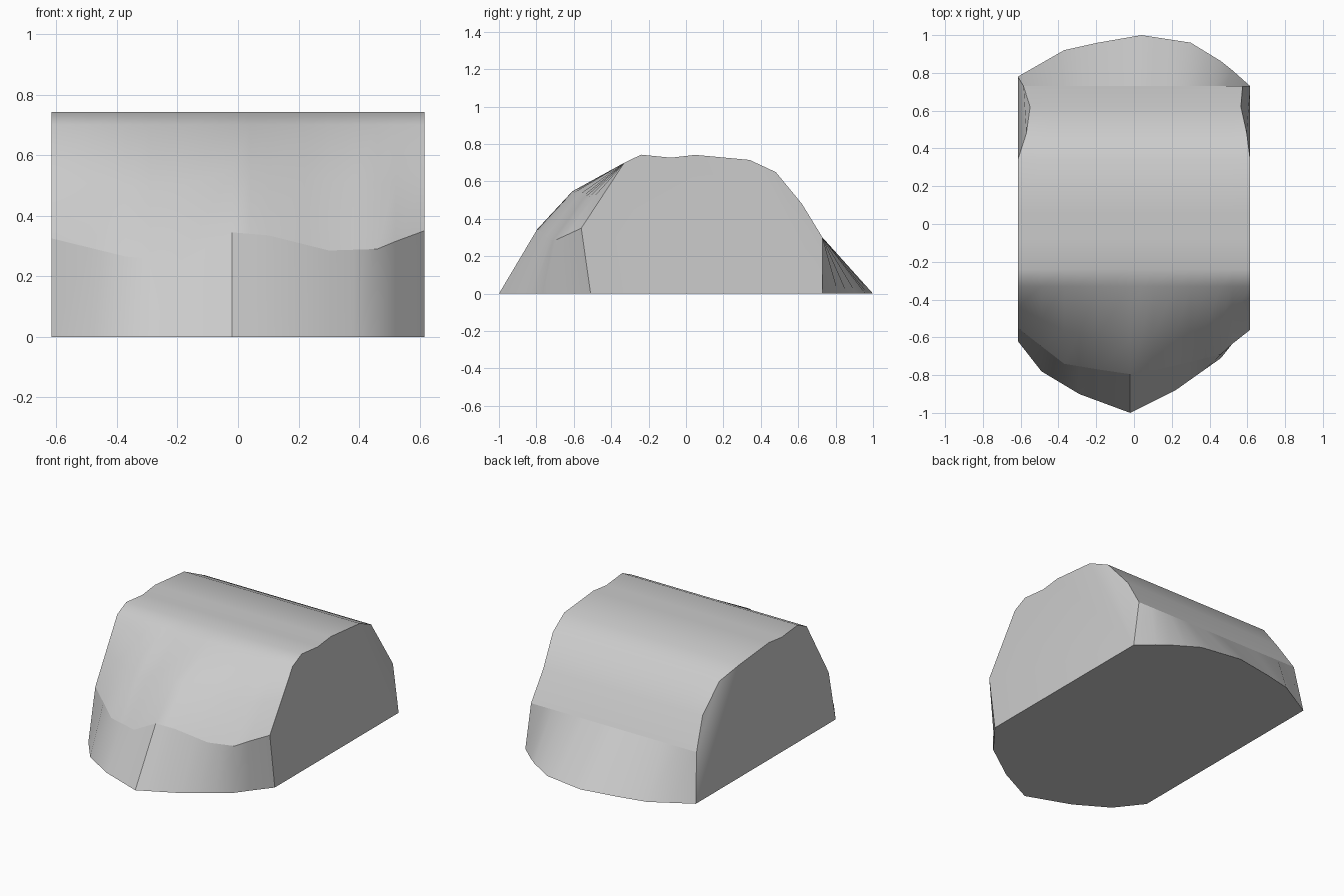
import bpy, bmesh, math

if "Cube" in bpy.data.objects:
    bpy.data.objects.remove(bpy.data.objects["Cube"])

# Interpolate a list of (x, value...) stations
def sample(stations, x):
    for a, b in zip(stations, stations[1:]):
        if x <= b[0] + 1e-6:
            t = (x - a[0]) / (b[0] - a[0])
            return [p + (q - p) * t for p, q in zip(a[1:], b[1:])]
    return list(stations[-1][1:])

W = 0.615
# Plan outline at the ground, front and back
front_foot = [(-W, -.62), (-.49, -.78), (-.29, -.90), (-.02, -1), (.22, -.88),
              (.46, -.71), (.52, -.63), (W, -.51)]
back_foot = [(-W, .78), (-.37, .92), (-.19, .96), (.04, 1), (.3, .96), (.48, .85), (W, .73)]
# Front crease where the foot meets the upper slope: x, y, z
front_crease = [(-W, -.55, .325), (-.37, -.74, .265), (-.19, -.77, .25), (-.02, -.795, .345),
                (.1, -.775, .335), (.3, -.73, .285), (.46, -.69, .29), (.52, -.635, .315), (W, -.56, .35)]
# Constant roof profile: y, z, left end x, right end x
roof = [(-.33, .70, -W, W), (-.24, .743, -W, W), (-.08, .727, -W, W), (.05, .742, -W, W),
        (.34, .715, -W, W), (.48, .65, -.57, .597), (.62, .48, -.55, .566), (.73, .30, -.585, .575)]

xs = [-W, -.49, -.37, -.29, -.19, -.02, .04, .1, .22, .3, .38, .46, .52, W]
bm = bmesh.new()
cols = []
for x in xs:
    yc, zc = sample(front_crease, x)
    bulge = 1 - (abs(x) / W) ** 2
    pts = [(x, sample(front_foot, x)[0], 0), (x, yc, zc),
           (x, (yc - .33) / 2 - .045 * bulge, (zc + .70) / 2 + .025 * bulge)]
    for y, z, left, right in roof:
        pts.append((left + (right - left) * (x + W) / (2 * W), y, z))
    pts.append((x, sample(back_foot, x)[0], 0))
    cols.append([bm.verts.new(p) for p in pts])

# Skin across the columns
n = len(cols[0])
for a, b in zip(cols, cols[1:]):
    for i in range(n - 1):
        bm.faces.new((a[i], b[i], b[i + 1], a[i + 1]))
# Flat base, flat ends and the chipped back corners
bm.faces.new([c[0] for c in cols] + [c[-1] for c in reversed(cols)])
for c in (cols[0], cols[-1]):
    bm.faces.new(c[:8] + [c[-1]])
    bm.faces.new(c[7:])
bmesh.ops.recalc_face_normals(bm, faces=bm.faces)

# Shade smooth, keeping the creases and caps crisp
for f in bm.faces:
    f.smooth = True
for e in bm.edges:
    if e.calc_face_angle(0) > math.radians(35):
        e.smooth = False
for a, b in zip(cols, cols[1:]):
    for i in (1, n - 2):
        bm.edges.get((a[i], b[i])).smooth = False
for c in (cols[0], cols[-1]):
    for i in range(n - 1):
        bm.edges.get((c[i], c[i + 1])).smooth = False

mesh = bpy.data.meshes.new("boulder_block")
bm.to_mesh(mesh)
bm.free()
obj = bpy.data.objects.new("boulder_block", mesh)
bpy.context.collection.objects.link(obj)
